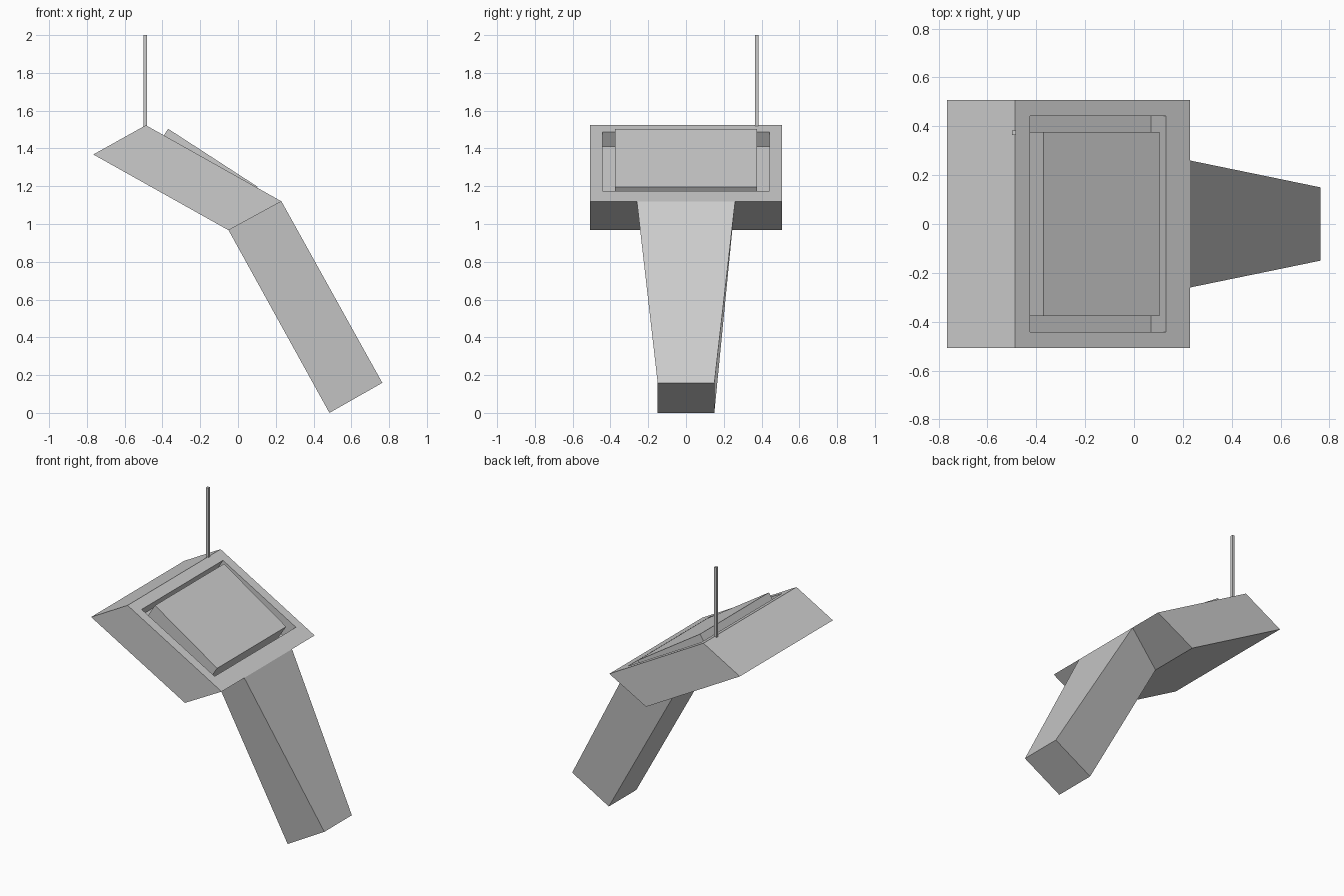
import bpy, bmesh
from math import hypot

if "Cube" in bpy.data.objects:
    bpy.data.objects.remove(bpy.data.objects["Cube"])


def finish(bm, name):
    mesh = bpy.data.meshes.new(name)
    bm.to_mesh(mesh)
    bm.free()
    obj = bpy.data.objects.new(name, mesh)
    bpy.context.collection.objects.link(obj)
    return obj


def prism(profile):
    """Closed solid from (x, z, half_width) points, symmetric in y."""
    bm = bmesh.new()
    near = [bm.verts.new((x, -w, z)) for x, z, w in profile]
    far = [bm.verts.new((x, w, z)) for x, z, w in profile]
    bm.faces.new(near)
    bm.faces.new(far[::-1])
    n = len(profile)
    for i in range(n):
        j = (i + 1) % n
        bm.faces.new((near[i], far[i], far[j], near[j]))
    bmesh.ops.recalc_face_normals(bm, faces=bm.faces)
    return bm


def place(face, upper, lower, half):
    """Move a four-cornered face to the given upper and lower edges."""
    mid = face.calc_center_median()
    for v in face.verts:
        x, z = upper if v.co.z > mid.z else lower
        v.co = (x, half if v.co.y > 0 else -half, z)


# Head: slanted block with a recess sunk into its sloping top
W = 0.507
bm = prism([(-0.766, 1.368, W), (-0.488, 1.523, W), (0.23, 1.12, W), (-0.05, 0.967, W)])
top = next(f for f in bm.faces if f.normal.z > 0.5 and f.normal.x > 0.2)
bmesh.ops.inset_individual(bm, faces=[top], thickness=0.06)
place(top, (-0.425, 1.4876), (0.132, 1.175), 0.443)
bmesh.ops.inset_individual(bm, faces=[top], thickness=0.01)
place(top, (-0.473, 1.41), (0.07, 1.068), 0.443)
finish(bm, "head")

# Screen: thick slab standing in the recess, tilted a little steeper
a, b = (-0.37, 1.504), (0.104, 1.197)
length = hypot(b[0] - a[0], b[1] - a[1])
nx, nz = (a[1] - b[1]) / length, (b[0] - a[0]) / length
depth = 0.135
finish(prism([(*a, 0.376), (*b, 0.376),
              (b[0] - nx * depth, b[1] - nz * depth, 0.376),
              (a[0] - nx * depth, a[1] - nz * depth, 0.376)]), "screen")

# Handle: grip below the head, flaring only toward its upper outer edge
finish(prism([(-0.05, 0.967, 0.15), (0.23, 1.12, 0.26),
              (0.764, 0.159, 0.15), (0.484, 0.0, 0.15)]), "handle")

# Antenna: thin square rod at the back corner of the top edge
bpy.ops.mesh.primitive_cube_add(size=1, location=(-0.491, 0.374, 1.755))
bpy.context.object.scale = (0.017, 0.017, 0.49)
bpy.context.object.name = "antenna"
